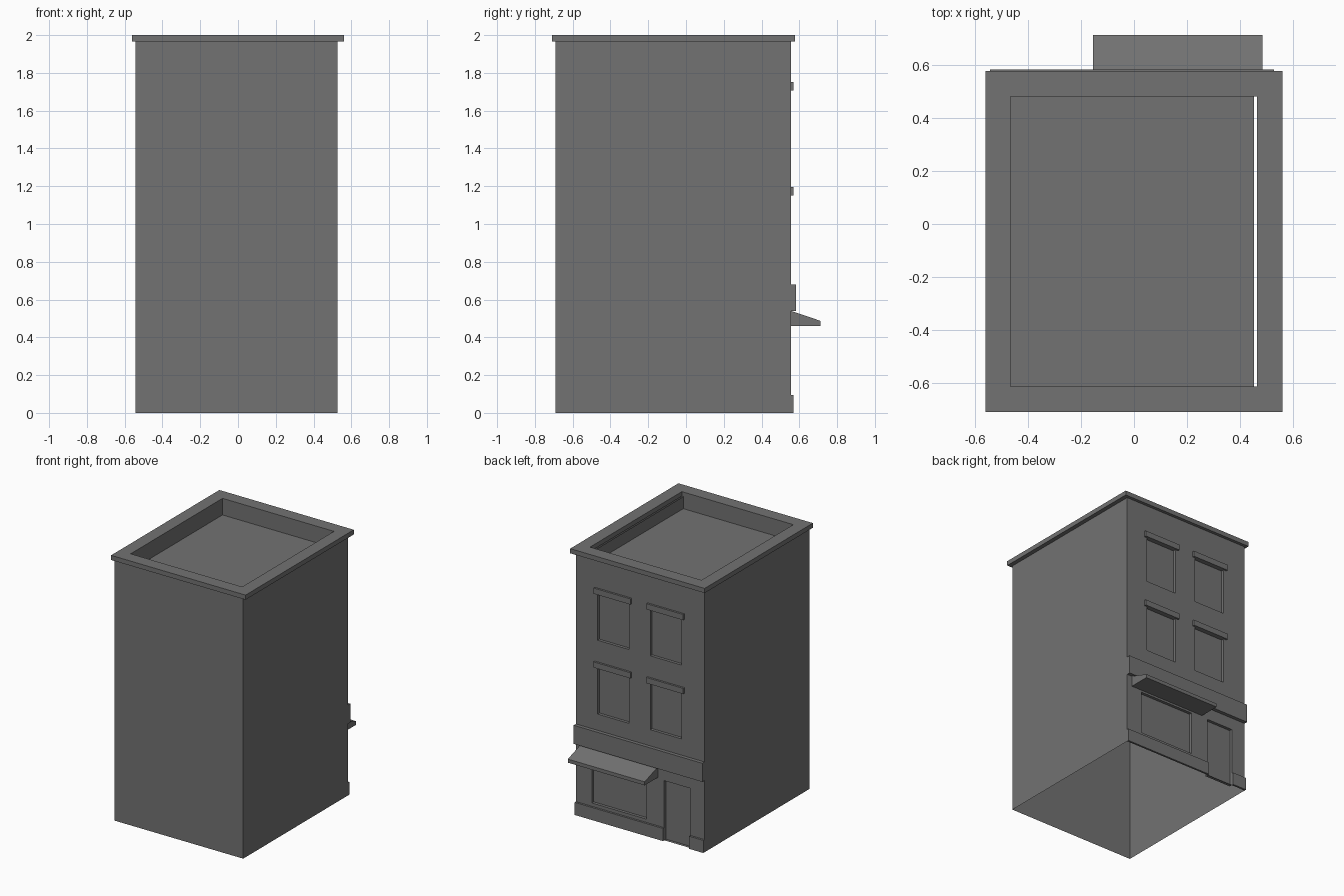
import bpy, bmesh

if "Cube" in bpy.data.objects:
    bpy.data.objects.remove(bpy.data.objects["Cube"])

X0, X1, Y0, Y1, H = -0.543, 0.528, -0.692, 0.555, 1.965   # wall shell
IX0, IX1, IY0, IY1 = -0.465, 0.452, -0.613, 0.48          # roof well
ROOF_Z, DEPTH = 1.875, 0.022

GREY = bpy.data.materials.new("dark_grey")
GREY.diffuse_color = (0.17, 0.17, 0.17, 1)
GREY.use_nodes = True
GREY.node_tree.nodes["Principled BSDF"].inputs["Base Color"].default_value = GREY.diffuse_color


def make(name, quads, recalc=False):
    bm = bmesh.new()
    for q in quads:
        bm.faces.new([bm.verts.new(p) for p in q])
    bmesh.ops.remove_doubles(bm, verts=bm.verts, dist=1e-5)
    if recalc:
        bmesh.ops.recalc_face_normals(bm, faces=bm.faces)
    me = bpy.data.meshes.new(name)
    bm.to_mesh(me)
    bm.free()
    me.materials.append(GREY)
    ob = bpy.data.objects.new(name, me)
    bpy.context.collection.objects.link(ob)
    return ob


def prism(name, x0, x1, profile):
    """Extrude a (y, z) profile along x."""
    a = [(x0, y, z) for y, z in profile]
    b = [(x1, y, z) for y, z in profile]
    n = len(a)
    sides = [(a[i], a[(i + 1) % n], b[(i + 1) % n], b[i]) for i in range(n)]
    return make(name, [a, b] + sides, True)


def box(name, x0, x1, y0, y1, z0, z1):
    return prism(name, x0, x1, [(y0, z0), (y1, z0), (y1, z1), (y0, z1)])


def rect(x0, x1, y0, y1, z):
    return [(x0, y0, z), (x1, y0, z), (x1, y1, z), (x0, y1, z)]


def bridge(a, b):
    return [(a[i], a[(i + 1) % 4], b[(i + 1) % 4], b[i]) for i in range(4)]


# Side and rear walls: an open-bottomed shell
lo, hi = rect(X0, X1, Y0, Y1, 0), rect(X0, X1, Y0, Y1, H)
walls = bridge(lo, hi)
make("side_walls", [walls[0], walls[1], walls[3]])

# Street facade with recessed windows and door
windows = [(cx - 0.13, cx + 0.13, z, z + 0.35)
           for cx in (-0.222, 0.218) for z in (0.802, 1.358)]
shop_window = (-0.06, 0.396, 0.12, 0.445)
door = (-0.426, -0.206, 0.0, 0.449)
openings = windows + [shop_window, door]
xs = sorted({X0, X1, *[v for o in openings for v in o[:2]]})
zs = sorted({0.0, H, *[v for o in openings for v in o[2:]]})
facade, yb = [], Y1 - DEPTH
for xa, xb in zip(xs, xs[1:]):
    for za, zb in zip(zs, zs[1:]):
        cx, cz = (xa + xb) / 2, (za + zb) / 2
        if not any(o[0] < cx < o[1] and o[2] < cz < o[3] for o in openings):
            facade.append([(xb, Y1, za), (xa, Y1, za), (xa, Y1, zb), (xb, Y1, zb)])
make("facade", facade)

panels = []
for a, b, c, d in openings:
    front = [(b, Y1, c), (a, Y1, c), (a, Y1, d), (b, Y1, d)]
    back = [(x, yb, z) for x, _, z in front]
    panels += [back] + bridge(front, back)
make("window_and_door_recesses", panels)

# Sunken roof and parapet inner faces
well_lo = rect(IX0, IX1, IY0, IY1, ROOF_Z)
well_hi = rect(IX0, IX1, IY0, IY1, H)
make("roof", [well_lo] + bridge(well_hi, well_lo))

# Overhanging coping ring
outer = (-0.56, 0.56, -0.71, 0.578)
inner = (IX0, 0.464, IY0, IY1)
ob, ot = rect(*outer, H), rect(*outer, 2.0)
ib, it = rect(*inner, H), rect(*inner, 2.0)
make("coping", bridge(ob, ot) + bridge(ot, it) + bridge(it, ib) + bridge(ib, ob), True)

# Lintels over the upper windows
for i, (a, b, c, d) in enumerate(windows):
    box(f"lintel_{i}", a - 0.023, b + 0.023, Y1, 0.57, d, d + 0.043)

# Shopfront: fascia, awning and plinth
box("fascia", X0, X1, Y1, 0.582, 0.54, 0.68)
prism("awning", -0.155, 0.485, [(Y1, 0.46), (0.713, 0.46), (0.713, 0.487), (Y1, 0.54)])
box("plinth_long", door[1], X1, Y1, 0.57, 0, 0.095)
box("plinth_short", X0, door[0], Y1, 0.57, 0, 0.095)
